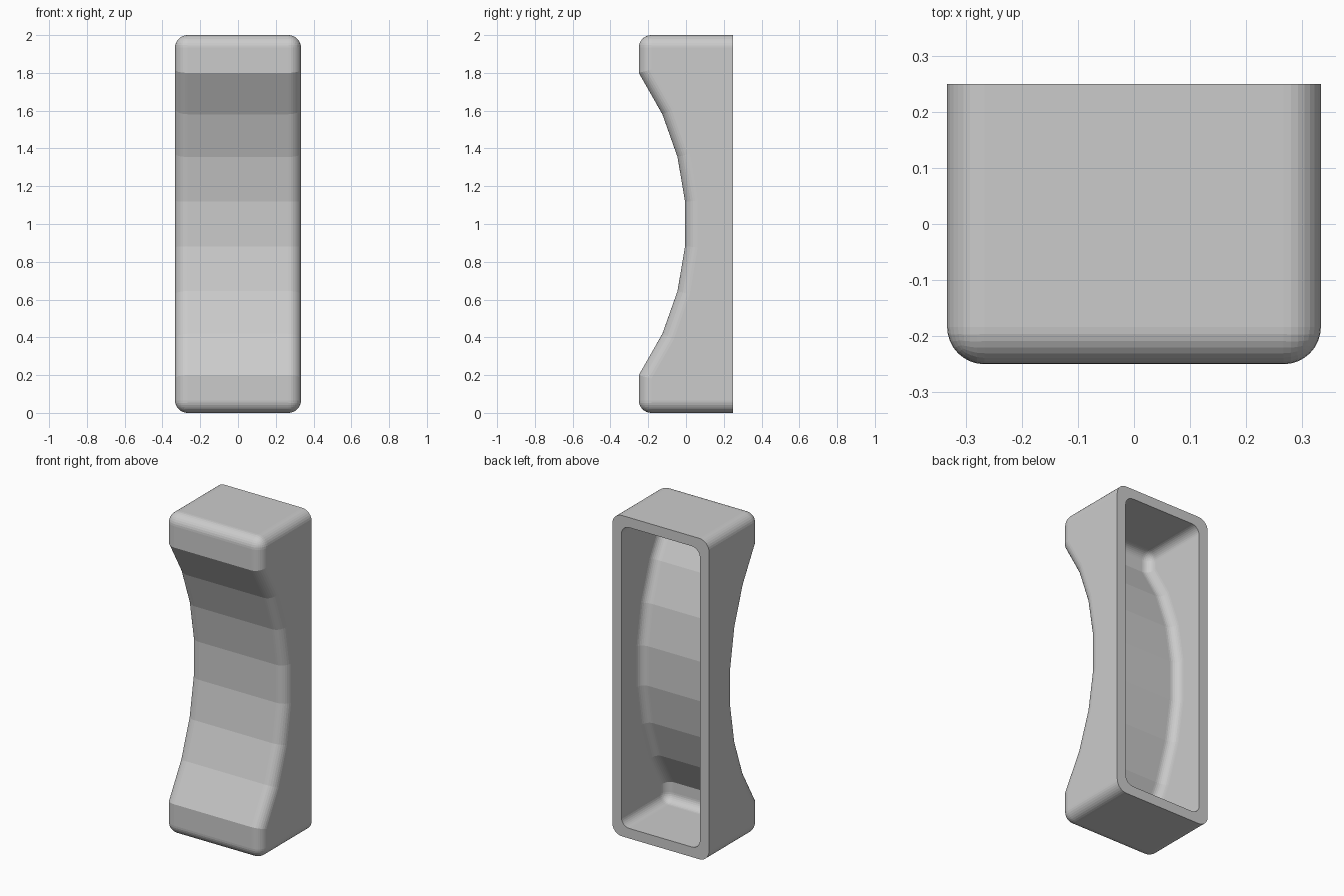
import bpy, bmesh, math
from mathutils import Vector

if "Cube" in bpy.data.objects:
    bpy.data.objects.remove(bpy.data.objects["Cube"])

BACK, HALF_W, WALL = 0.25, 0.3333, 0.0625

# Side profile (y, z): lower half, mirrored about z = 1, open at the back
lower = [(BACK, 0), (-0.25, 0), (-0.25, 0.2), (-0.125, 0.419), (-0.045, 0.645), (-0.005, 0.882)]
outline = [Vector(p) for p in lower + [(y, 2 - z) for y, z in reversed(lower)]]


def inset(points, t):
    """Offset the profile inward by t, keeping its ends on the back plane."""
    normals = []
    for a, b in zip(points, points[1:]):
        d = (b - a).normalized()
        normals.append(Vector((d.y, -d.x)))
    out = []
    for i, p in enumerate(points):
        n1 = normals[max(i - 1, 0)]
        n2 = normals[min(i, len(normals) - 1)]
        out.append(p + (n1 + n2) * (t / (1 + n1.dot(n2))))
    return out


def add_skin(bm, points, w, radius):
    """Extruded profile with rounded edges and an open back."""
    rows = [[bm.verts.new((x, p.x, p.y)) for p in points] for x in (-w, w)]
    n = len(points)
    faces = [bm.faces.new(rows[0]), bm.faces.new(rows[1][::-1])]
    for i in range(n):
        j = (i + 1) % n
        faces.append(bm.faces.new((rows[0][j], rows[0][i], rows[1][i], rows[1][j])))
    bmesh.ops.recalc_face_normals(bm, faces=faces)
    rounded = [bm.edges.get(pair) for row in rows for pair in zip(row, row[1:])]
    rounded += [bm.edges.get((rows[0][k], rows[1][k])) for k in (1, n - 2)]
    bmesh.ops.bevel(bm, geom=rounded, offset=radius, offset_type='OFFSET', segments=8,
                    profile=0.5, affect='EDGES', clamp_overlap=False)
    back = [f for f in bm.faces if all(v.co.y > BACK - 1e-3 for v in f.verts)]
    bmesh.ops.delete(bm, geom=back, context='FACES_ONLY')


def rim_loop(bm):
    """Open back edge, in order around the centre."""
    verts = {v for e in bm.edges if e.is_boundary for v in e.verts}
    return sorted(verts, key=lambda v: math.atan2(v.co.z - 1, v.co.x))


# Outer skin and cavity skin
bm = bmesh.new()
add_skin(bm, outline, HALF_W, 0.0667)
outer = rim_loop(bm)
add_skin(bm, inset(outline, WALL), HALF_W - WALL, 0.055)
inner = [v for v in rim_loop(bm) if v not in set(outer)]

# Flat rim joining the two at the back
for i in range(len(outer)):
    bm.faces.new((outer[i - 1], outer[i], inner[i], inner[i - 1]))
bmesh.ops.recalc_face_normals(bm, faces=bm.faces[:])

mesh = bpy.data.meshes.new("curved_hollow_block")
bm.to_mesh(mesh)
bm.free()
block = bpy.data.objects.new("curved_hollow_block", mesh)
bpy.context.collection.objects.link(block)
